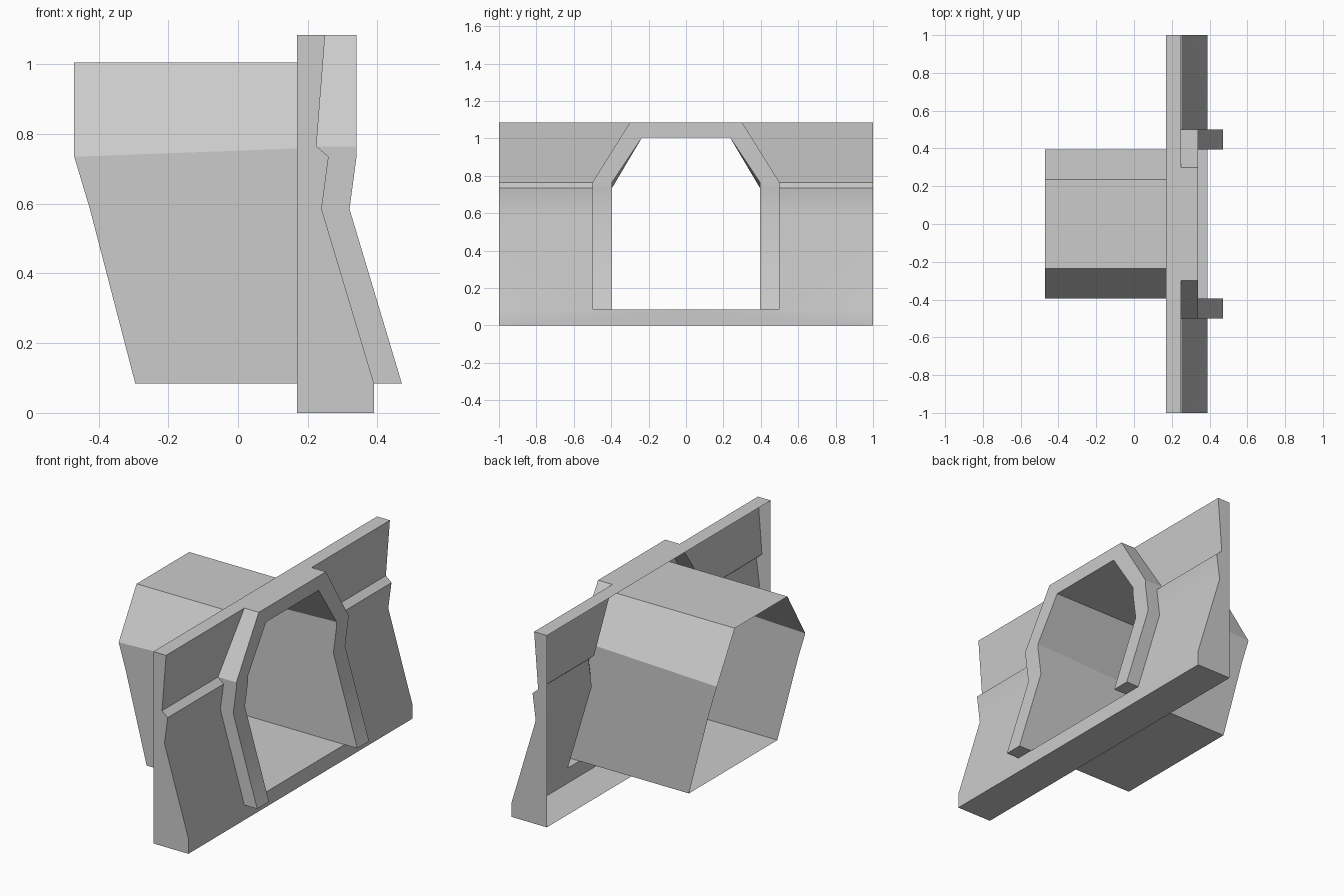
import bpy, bmesh, math

if "Cube" in bpy.data.objects:
    bpy.data.objects.remove(bpy.data.objects["Cube"])

BACK = 0.17            # rear edge of the hollow wall
SILL, TOP = 0.085, 1.085
HEAD = 1.005           # ceiling of the passage

# Profiles from sill to top
Z = [SILL, 0.585, 0.735, 0.765, TOP]
WALL_X = [0.39, 0.24, 0.26, 0.225, 0.25]
FRAME_X = [0.47, 0.32, 0.34, 0.34, 0.34]
OUTER_Y = [0.5, 0.5, 0.5, 0.5, 0.3]
INNER_Y = [0.395, 0.395, 0.395, 0.395, 0.235]
INNER_Z = Z[:4] + [HEAD]
REAR_X = [-0.295, -0.425, -0.47, -0.47, -0.47]
REAR_Z = [SILL, 0.585, 0.735, 0.735, HEAD]


def column(xs, ys, zs):
    return list(zip(xs, ys, zs))


def build(name, columns, polygons):
    """Loft columns into strips, add single faces, mirror across y."""
    bm = bmesh.new()
    face = lambda pts: bm.faces.new([bm.verts.new(p) for p in pts])
    for a, b in zip(columns, columns[1:]):
        for i in range(len(a) - 1):
            pts = [a[i], b[i], b[i + 1], a[i + 1]]
            face([p for k, p in enumerate(pts) if p not in pts[:k]])
    for pts in polygons:
        face(pts)
    bmesh.ops.remove_doubles(bm, verts=bm.verts[:], dist=1e-5)
    mesh = bpy.data.meshes.new(name)
    bm.to_mesh(mesh)
    bm.free()
    obj = bpy.data.objects.new(name, mesh)
    bpy.context.collection.objects.link(obj)
    mod = obj.modifiers.new("mirror", 'MIRROR')
    mod.use_axis = (False, True, False)
    bpy.context.view_layer.objects.active = obj
    obj.select_set(True)
    bpy.ops.object.modifier_apply(modifier=mod.name)
    bpy.ops.object.shade_smooth_by_angle(angle=math.radians(30))
    obj.select_set(False)
    return obj


ends = [1.0] * 5

# Wall: ridged front, end caps, hollow back, full-width base and top strip
build("wall_panel",
      [column(WALL_X, OUTER_Y, Z), column(WALL_X, ends, Z), column([BACK] * 5, ends, Z)],
      [[(0.39, 0, 0), (0.39, 1, 0), (0.39, 1, SILL), (0.39, 0.5, SILL), (0.39, 0, SILL)],
       [(0.39, 1, 0), (BACK, 1, 0), (BACK, 1, SILL), (0.39, 1, SILL)],
       [(BACK, 0, 0), (BACK, 1, 0), (0.39, 1, 0), (0.39, 0, 0)],
       [(BACK, 0, TOP), (0.25, 0, TOP), (0.25, 0.3, TOP), (0.25, 1, TOP), (BACK, 1, TOP)]])

# Door frame: raised front, outer sides, header and leg bottoms
build("door_frame",
      [column(FRAME_X, INNER_Y, INNER_Z), column(FRAME_X, OUTER_Y, Z),
       column(WALL_X, OUTER_Y, Z)],
      [[(0.34, 0, HEAD), (0.34, 0.235, HEAD), (0.34, 0.3, TOP), (0.34, 0, TOP)],
       [(0.25, 0, TOP), (0.34, 0, TOP), (0.34, 0.3, TOP), (0.25, 0.3, TOP)],
       [(0.39, 0.395, SILL), (0.39, 0.5, SILL), (0.47, 0.5, SILL), (0.47, 0.395, SILL)]])

# Passage: open-ended sheet lining with floor and ceiling
build("passage",
      [column(REAR_X, INNER_Y, REAR_Z), column(FRAME_X, INNER_Y, INNER_Z)],
      [[(-0.295, 0, SILL), (0.39, 0, SILL), (0.39, 0.395, SILL), (-0.295, 0.395, SILL)],
       [(-0.47, 0, HEAD), (-0.47, 0.235, HEAD), (0.34, 0.235, HEAD), (0.34, 0, HEAD)]])
